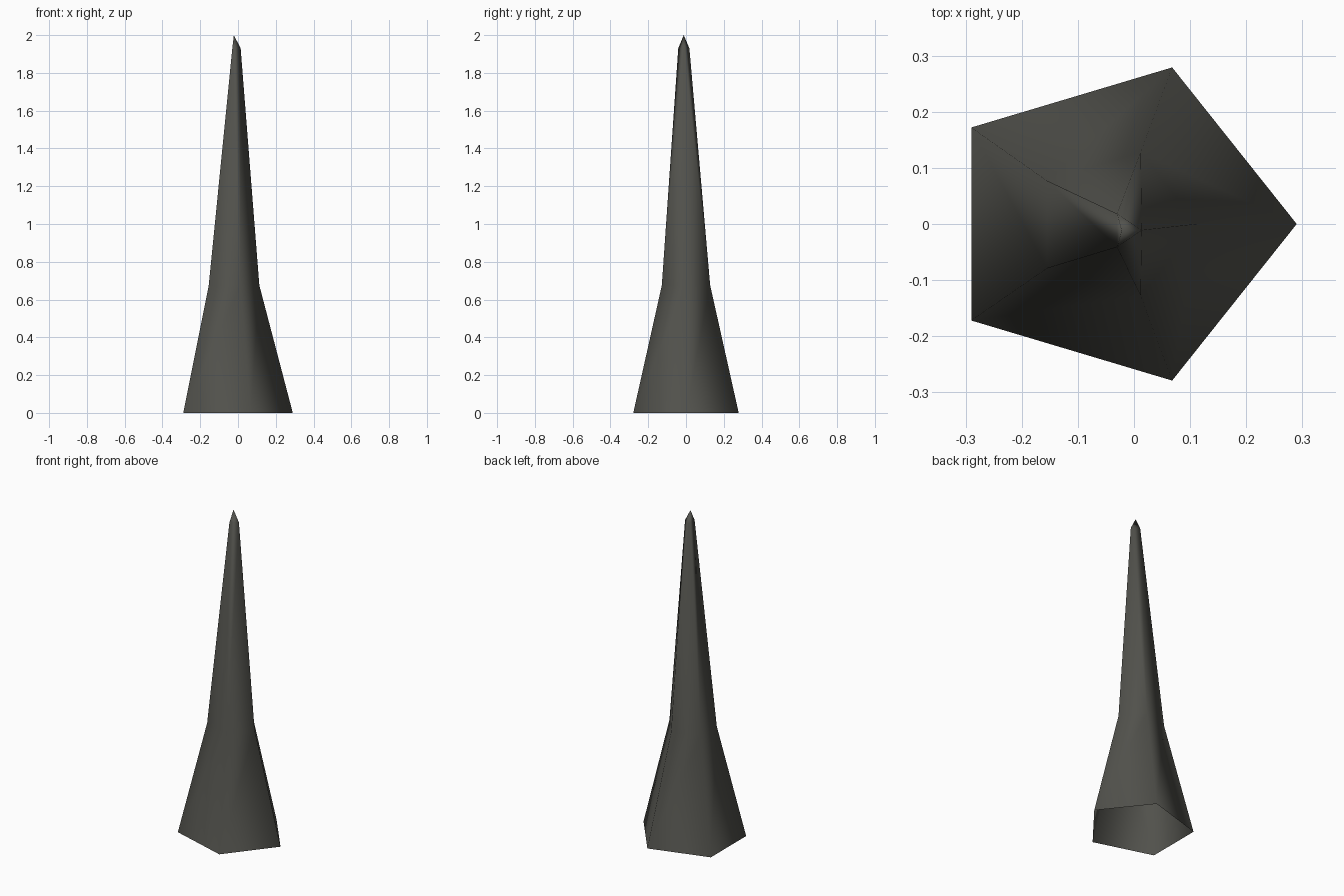
import bpy, bmesh

if "Cube" in bpy.data.objects:
    bpy.data.objects.remove(bpy.data.objects["Cube"])

# One dark stone colour
stone = bpy.data.materials.new("dark_stone")
stone.diffuse_color = (0.085, 0.085, 0.074, 1)
stone.use_nodes = True
stone.node_tree.nodes["Principled BSDF"].inputs["Base Color"].default_value = stone.diffuse_color

bm = bmesh.new()


def ring(z, pts):
    return [bm.verts.new((x, y, z)) for x, y in pts]


# Cross-sections: wide pentagon foot, narrow pentagon waist, triangular shoulder
foot = ring(0.0, [(0.29, 0), (0.068, 0.279), (-0.29, 0.172), (-0.29, -0.172), (0.068, -0.279)])
waist = ring(0.675, [(0.113, 0), (0.012, 0.128), (-0.155, 0.077), (-0.155, -0.079), (0.012, -0.128)])
neck = ring(1.93, [(0.014, -0.011), (-0.03, 0.018), (-0.03, -0.041)])
tip = bm.verts.new((-0.022, -0.012, 2.0))

# Flared lower part, open underneath
for i in range(5):
    j = (i + 1) % 5
    bm.faces.new((foot[i], foot[j], waist[j], waist[i]))

# Shaft that reduces from five sides to three
n, w = neck, waist
for f in [(w[0], w[1], n[0]), (w[1], n[1], n[0]), (w[1], w[2], n[1]),
          (w[2], w[3], n[2], n[1]), (w[3], w[4], n[2]),
          (w[4], n[0], n[2]), (w[4], w[0], n[0])]:
    bm.faces.new(f)

# Point
for i in range(3):
    bm.faces.new((n[i], n[(i + 1) % 3], tip))

for f in bm.faces:
    f.smooth = True

mesh = bpy.data.meshes.new("stone_spike")
bm.to_mesh(mesh)
bm.free()
mesh.materials.append(stone)
spike = bpy.data.objects.new("stone_spike", mesh)
bpy.context.collection.objects.link(spike)
